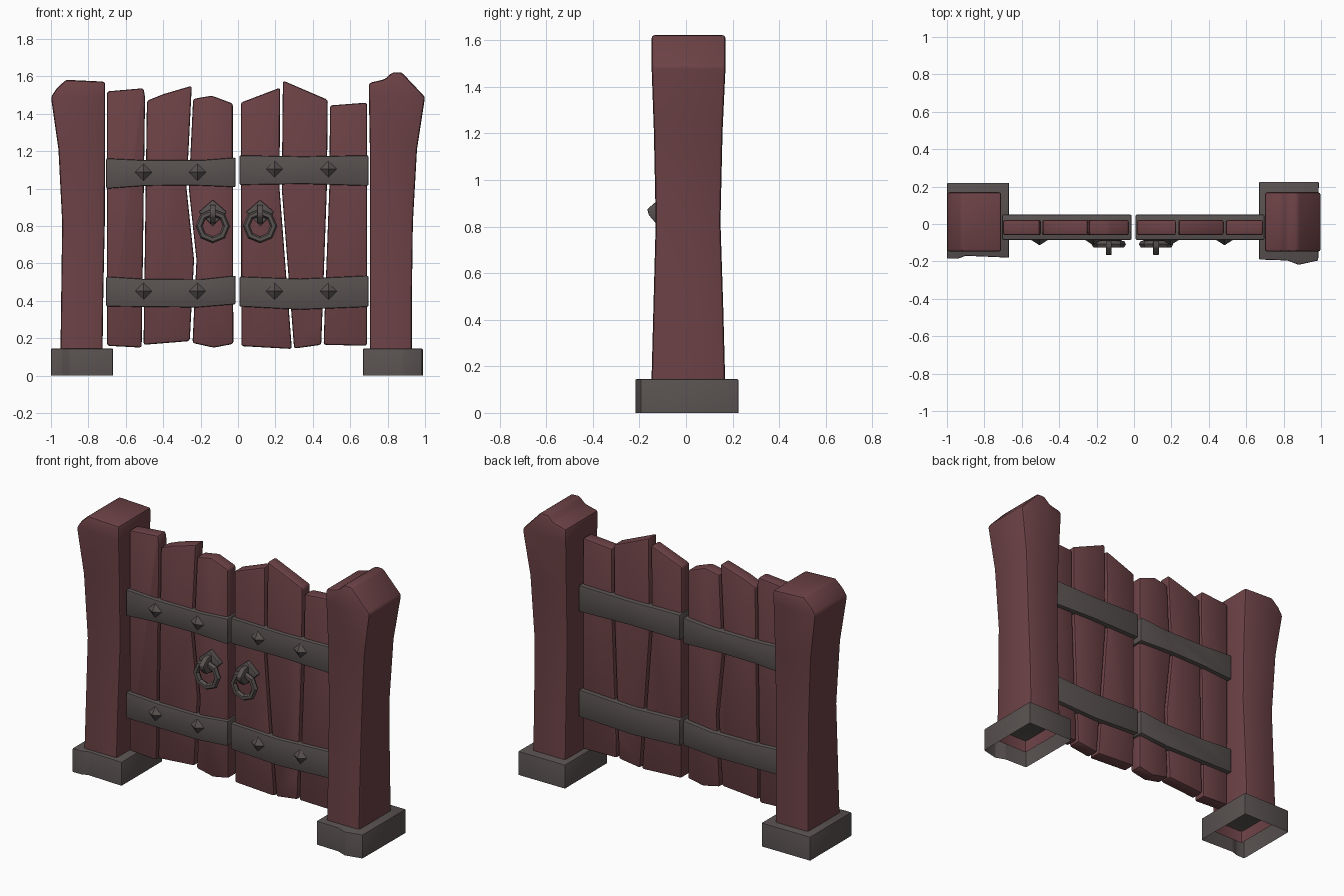
import bpy, bmesh, math

if "Cube" in bpy.data.objects:
    bpy.data.objects.remove(bpy.data.objects["Cube"])


def material(name, col):
    m = bpy.data.materials.new(name)
    m.diffuse_color = (*col, 1)
    m.use_nodes = True
    m.node_tree.nodes["Principled BSDF"].inputs["Base Color"].default_value = m.diffuse_color
    return m


WOOD = material("dark red wood", (0.150, 0.054, 0.060))
IRON = material("dark grey iron", (0.098, 0.084, 0.081))


def finish(bm, name, mat, bevel=0.0, segs=2):
    """Round the sharp edges, then turn the bmesh into a shaded object."""
    bmesh.ops.recalc_face_normals(bm, faces=bm.faces)
    if bevel:
        sharp = [e for e in bm.edges if len(e.link_faces) == 2 and e.calc_face_angle() > 0.3]
        bmesh.ops.bevel(bm, geom=sharp, offset=bevel, segments=segs, profile=0.5,
                        affect='EDGES', clamp_overlap=True)
    me = bpy.data.meshes.new(name)
    bm.to_mesh(me)
    bm.free()
    ob = bpy.data.objects.new(name, me)
    bpy.context.collection.objects.link(ob)
    me.materials.append(mat)
    bpy.ops.object.select_all(action='DESELECT')
    ob.select_set(True)
    bpy.context.view_layer.objects.active = ob
    bpy.ops.object.shade_smooth_by_angle(angle=math.radians(35))
    return ob


def slab(name, pts, lo, hi, axis, mat, bevel=0.0, open_low=False):
    """Extrude a 2D outline between lo and hi along an axis."""
    bm = bmesh.new()

    def put(p, d):
        c = list(p)
        c.insert(axis, d)
        return bm.verts.new(c)
    a = [put(p, lo) for p in pts]
    b = [put(p, hi) for p in pts]
    if not open_low:
        bm.faces.new(a)
    bm.faces.new(b)
    n = len(pts)
    for i in range(n):
        j = (i + 1) % n
        bm.faces.new((a[i], a[j], b[j], b[i]))
    return finish(bm, name, mat, bevel)


def post(name, rows, cap):
    """Loft rows of (z, left, right, front, back); cap is the top outline, left to right."""
    bm = bmesh.new()
    rings = [[bm.verts.new(c) for c in ((l, f, z), (r, f, z), (r, b, z), (l, b, z))]
             for z, l, r, f, b in rows]
    for lo, hi in zip(rings, rings[1:]):
        for i in range(4):
            j = (i + 1) % 4
            bm.faces.new((lo[i], lo[j], hi[j], hi[i]))
    top, (f, b) = rings[-1], rows[-1][3:]
    front = [top[0]] + [bm.verts.new((x, f, z)) for x, z in cap] + [top[1]]
    back = [top[3]] + [bm.verts.new((x, b, z)) for x, z in cap] + [top[2]]
    bm.faces.new(front)
    bm.faces.new(back)
    for i in range(len(front) - 1):
        bm.faces.new((front[i], front[i + 1], back[i + 1], back[i]))
    finish(bm, name, WOOD, 0.014)


# gate posts, open underneath
post("left_post",
     [(0.07, -0.95, -0.725, -0.15, 0.17), (0.45, -0.945, -0.72, -0.14, 0.16),
      (0.82, -0.94, -0.712, -0.13, 0.148), (1.21, -0.96, -0.71, -0.138, 0.157),
      (1.49, -1.0, -0.71, -0.148, 0.17)],
     [(-0.97, 1.535), (-0.92, 1.582), (-0.71, 1.572)])
post("right_post",
     [(0.07, 0.93, 0.705, -0.15, 0.17), (0.45, 0.93, 0.705, -0.14, 0.16),
      (0.82, 0.935, 0.705, -0.13, 0.148), (1.21, 0.957, 0.705, -0.138, 0.157),
      (1.49, 1.0, 0.70, -0.148, 0.17)],
     [(0.875, 1.622), (0.825, 1.622), (0.785, 1.585), (0.70, 1.565)])

# hollow post footings with a chipped front
slab("left_footing", [(-1, -0.185), (-0.94, -0.185), (-0.90, -0.17), (-0.668, -0.18),
                      (-0.668, 0.22), (-1, 0.22)], 0, 0.145, 2, IRON, 0.006, True)
slab("right_footing", [(0.668, -0.19), (0.82, -0.195), (0.88, -0.218), (0.985, -0.195),
                       (0.988, 0.225), (0.668, 0.225)], 0, 0.145, 2, IRON, 0.006, True)

# crooked planks
planks = [
    [(-0.70, 1.52), (-0.505, 1.537), (-0.497, 1.49), (-0.515, 0.15), (-0.70, 0.16)],
    [(-0.487, 1.47), (-0.40, 1.505), (-0.247, 1.55), (-0.275, 1.0), (-0.235, 0.62),
     (-0.258, 0.185), (-0.505, 0.165)],
    [(-0.24, 1.48), (-0.14, 1.497), (-0.028, 1.455), (-0.025, 0.17), (-0.13, 0.15),
     (-0.243, 0.175), (-0.222, 0.62), (-0.263, 1.0)],
    [(0.015, 1.46), (0.225, 1.54), (0.222, 1.0), (0.255, 0.57), (0.288, 0.143), (0.018, 0.158)],
    [(0.24, 1.578), (0.48, 1.475), (0.475, 1.0), (0.45, 0.3), (0.445, 0.165), (0.30, 0.145),
     (0.267, 0.57), (0.234, 1.0)],
    [(0.492, 1.445), (0.69, 1.46), (0.69, 0.16), (0.458, 0.165), (0.462, 0.3), (0.488, 1.0)],
]
for i, p in enumerate(planks):
    slab(f"plank_{i + 1}", p, -0.06, 0.022, 1, WOOD, 0.012)

# iron bands wrapped round each leaf
bands = {
    "upper_left_band": [(-0.705, 1.162), (-0.50, 1.152), (-0.20, 1.152), (-0.013, 1.166),
                        (-0.013, 1.008), (-0.25, 1.018), (-0.50, 1.015), (-0.705, 1.0)],
    "lower_left_band": [(-0.705, 0.53), (-0.50, 0.517), (-0.20, 0.515), (-0.013, 0.535),
                        (-0.013, 0.382), (-0.22, 0.365), (-0.705, 0.37)],
    "upper_right_band": [(0.008, 1.178), (0.35, 1.172), (0.697, 1.178), (0.697, 1.015),
                         (0.35, 1.025), (0.008, 1.02)],
    "lower_right_band": [(0.008, 0.53), (0.33, 0.518), (0.697, 0.535), (0.697, 0.368),
                         (0.33, 0.353), (0.008, 0.37)],
}
for name, p in bands.items():
    slab(name, p, -0.085, 0.05, 1, IRON, 0.007)

# diamond studs
for x, upper in ((-0.505, 1.088), (-0.217, 1.088), (0.195, 1.105), (0.484, 1.105)):
    for z in (upper, 0.452):
        bm = bmesh.new()
        r = 0.048
        base = [bm.verts.new((x + dx * r, -0.083, z + dz * r))
                for dx, dz in ((1, 0), (0, 1), (-1, 0), (0, -1))]
        tip = bm.verts.new((x, -0.114, z))
        for i in range(4):
            bm.faces.new((base[i], base[(i + 1) % 4], tip))
        finish(bm, "stud", IRON)

# ring handles: diamond plate, hook and eight-sided ring
for x, side in ((-0.135, "left"), (0.118, "right")):
    slab(f"{side}_handle_plate", [(x, 0.94), (x + 0.075, 0.875), (x, 0.80), (x - 0.075, 0.875)],
         -0.09, -0.055, 1, IRON, 0.006)
    slab(f"{side}_handle_hook", [(-0.08, 0.915), (-0.125, 0.91), (-0.166, 0.875), (-0.16, 0.85),
                                 (-0.13, 0.815), (-0.08, 0.815)],
         x - 0.016, x + 0.016, 0, IRON, 0.004)
    bpy.ops.mesh.primitive_torus_add(major_segments=8, minor_segments=6, major_radius=0.073,
                                     minor_radius=0.019, location=(x, -0.108, 0.80),
                                     rotation=(math.pi / 2, 0, 0))
    ring = bpy.context.object
    ring.name = f"{side}_handle_ring"
    ring.data.materials.append(IRON)
    bpy.ops.object.shade_flat()
